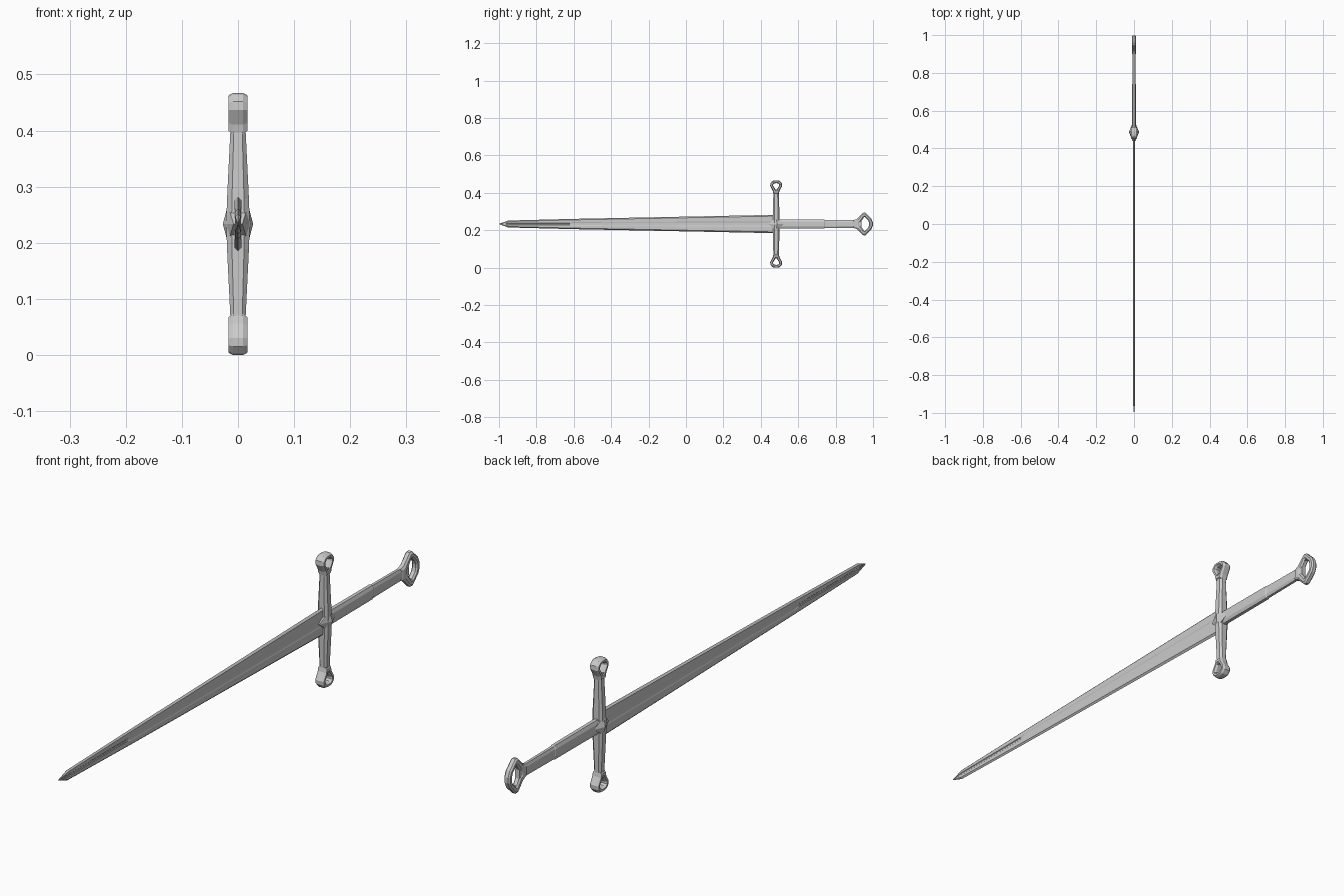
import bpy, bmesh

if "Cube" in bpy.data.objects:
    bpy.data.objects.remove(bpy.data.objects["Cube"])

ZC = 0.2335   # height of the sword's long axis
GY = 0.482    # guard position along the length


def make_object(name, bm):
    bmesh.ops.recalc_face_normals(bm, faces=bm.faces)
    mesh = bpy.data.meshes.new(name)
    bm.to_mesh(mesh)
    bm.free()
    ob = bpy.data.objects.new(name, mesh)
    bpy.context.collection.objects.link(ob)
    return ob


def loft(name, rings, closed=False):
    """Skin a row of equal-length point rings; cap the ends unless closed."""
    bm = bmesh.new()
    vs = [[bm.verts.new(p) for p in r] for r in rings]
    n = len(vs[0])
    pairs = list(zip(vs, vs[1:])) + ([(vs[-1], vs[0])] if closed else [])
    for a, b in pairs:
        for i in range(n):
            j = (i + 1) % n
            bm.faces.new((a[i], a[j], b[j], b[i]))
    if not closed:
        bm.faces.new(vs[0])
        bm.faces.new(vs[-1])
    return make_object(name, bm)


def octagon(a, b, k=0.55):
    return [(a, b*k), (a*k, b), (-a*k, b), (-a, b*k),
            (-a, -b*k), (-a*k, -b), (a*k, -b), (a, -b*k)]


def mirror_path(half):
    """Half outline (side, along) from root to end -> closed outline."""
    return half + [(-s, t) for s, t in reversed(half)]


def ring_rings(outer, inner, hx, place):
    """Chamfered frame between two outlines with half depth hx."""
    section = [(0, .55), (.28, 1), (.72, 1), (1, .55),
               (1, -.55), (.72, -1), (.28, -1), (0, -.55)]
    return [[place(hx*x, o[0] + (i[0]-o[0])*f, o[1] + (i[1]-o[1])*f)
             for f, x in section] for o, i in zip(outer, inner)]


# Blade: bevelled edges, shallow fuller, then a narrow groove to the tip
def blade_ring(y, w, t, bevel, groove, depth):
    half = [(0, w), (t, w*bevel), (t, groove + .001), (t - depth, groove*.7)]
    right = half + [(x, -z) for x, z in reversed(half)]
    left = [(-x, z) for x, z in reversed(right[1:-1])]
    return [(x, y, ZC + z) for x, z in right + left]


loft("blade", [blade_ring(*s) for s in [
    (.475, .049, .0065, .86, .013, .0015),
    (-.60, .0275, .0055, .80, .009, .001),
    (-.62, .027, .0055, .80, .004, .002),
    (-.95, .0185, .005, .72, .004, .002),
    (-.998, .0015, .001, .8, .0003, .0003)]])

# Grip: thicker lower half, slimmer upper half
loft("grip", [[(x, y, ZC + z) for x, z in octagon(a, b)] for y, a, b in [
    (.48, .012, .025), (.738, .011, .0245), (.742, .009, .0225),
    (.90, .0085, .021), (.925, .009, .022), (.938, .0085, .024)]])

# Pommel: open diamond frame
outer = mirror_path([(.020, .895), (.027, .913), (.060, .946), (.061, .958),
                     (.030, .990), (.010, .999)])
inner = mirror_path([(.003, .929), (.009, .934), (.036, .951), (.037, .957),
                     (.018, .975), (.006, .979)])
loft("pommel", ring_rings(outer, inner, .0115,
                          lambda x, s, t: (x, t, ZC + s)), closed=True)

# Crossguard bar: tapers away from the centre
arm = [(.045, .0195, .0175), (.168, .0135, .0150), (.184, .0140, .0165)]
stations = [(-z, a, b) for z, a, b in reversed(arm)] + [(0, .021, .0185)] + arm
loft("guard_bar", [[(x, GY + y, ZC + z) for x, y in octagon(a, b)]
                   for z, a, b in stations])

# Open loops at both guard ends
outer = mirror_path([(.0145, .160), (.018, .177), (.032, .203), (.031, .218),
                     (.019, .231), (.008, .2335)])
inner = mirror_path([(.002, .183), (.005, .188), (.016, .205), (.016, .211),
                     (.010, .217), (.004, .218)])
for name, sgn in (("guard_loop_upper", 1), ("guard_loop_lower", -1)):
    loft(name, ring_rings(outer, inner, .0170,
         lambda x, s, t: (x, GY + s, ZC + sgn*t)), closed=True)

# Faceted boss at the guard centre, pointing down the blade
bm = bmesh.new()
for sx in (1, -1):
    for x, y, z in [(.027, .487, 0), (.008, .440, 0), (.011, .525, 0),
                    (.018, .482, .034), (.018, .482, -.034)]:
        bm.verts.new((sx*x, y, ZC + z))
bmesh.ops.convex_hull(bm, input=bm.verts)
make_object("guard_boss", bm)
